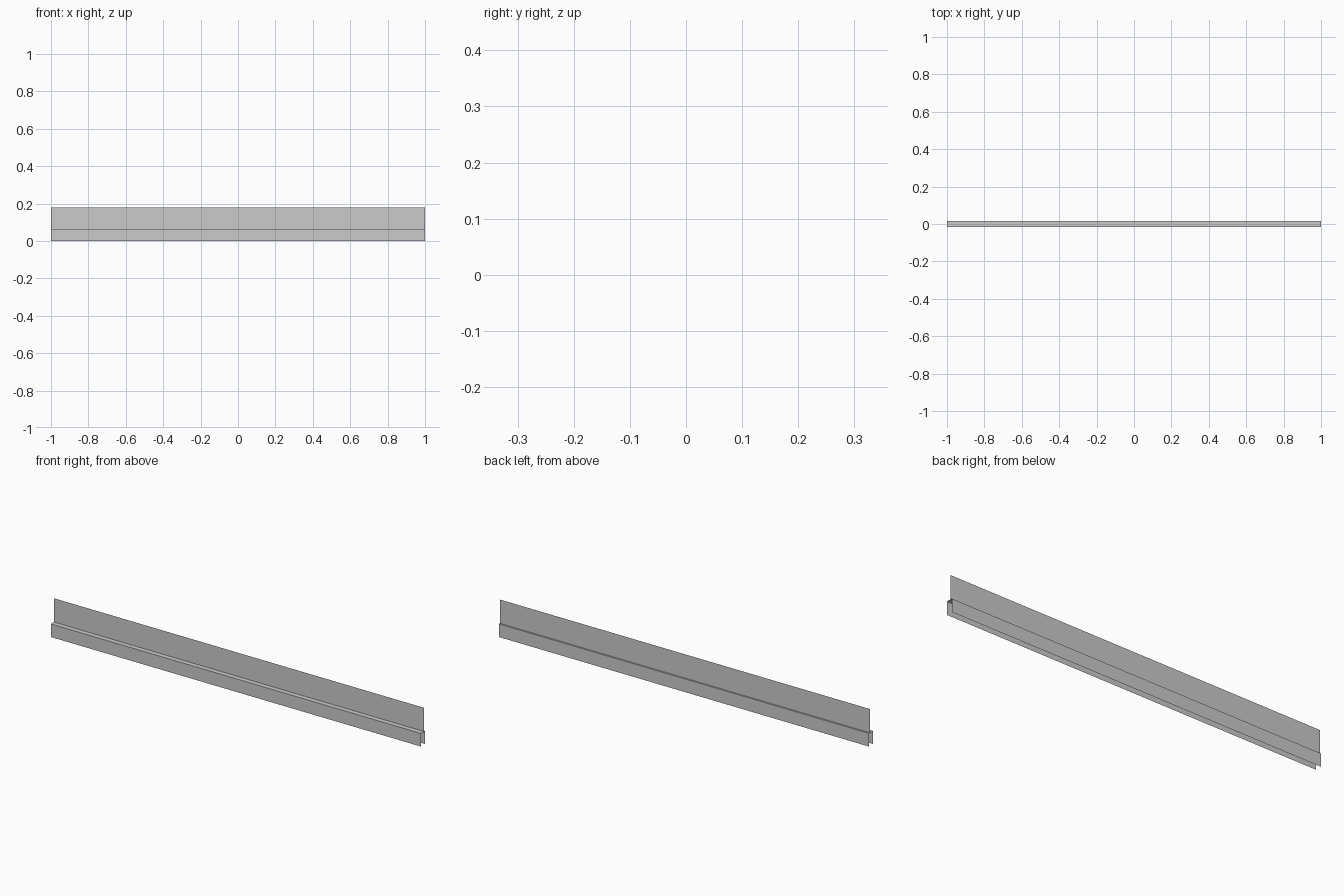
import bpy

if "Cube" in bpy.data.objects:
    bpy.data.objects.remove(bpy.data.objects["Cube"])

FRONT_Y, BACK_Y, FIN_Y = -0.016, 0.016, 0.008
LEDGE_Z, TOP_Z = 0.064, 0.18


def sheet(name, profile):
    """Sweep an open (y, z) profile along x as a thin, open-ended sheet."""
    n = len(profile)
    verts = [(x, y, z) for x in (-1, 1) for y, z in profile]
    faces = [(i, n + i, n + i + 1, i + 1) for i in range(n - 1)]
    mesh = bpy.data.meshes.new(name)
    mesh.from_pydata(verts, [], faces)
    obj = bpy.data.objects.new(name, mesh)
    bpy.context.collection.objects.link(obj)
    return obj


# Lower channel, open underneath and at both ends
sheet("base_channel", [(FRONT_Y, 0), (FRONT_Y, LEDGE_Z), (FIN_Y, LEDGE_Z),
                       (BACK_Y, LEDGE_Z), (BACK_Y, 0)])

# Upright panel standing on the channel, set towards the back
sheet("upright_panel", [(FIN_Y, LEDGE_Z), (FIN_Y, TOP_Z)])
